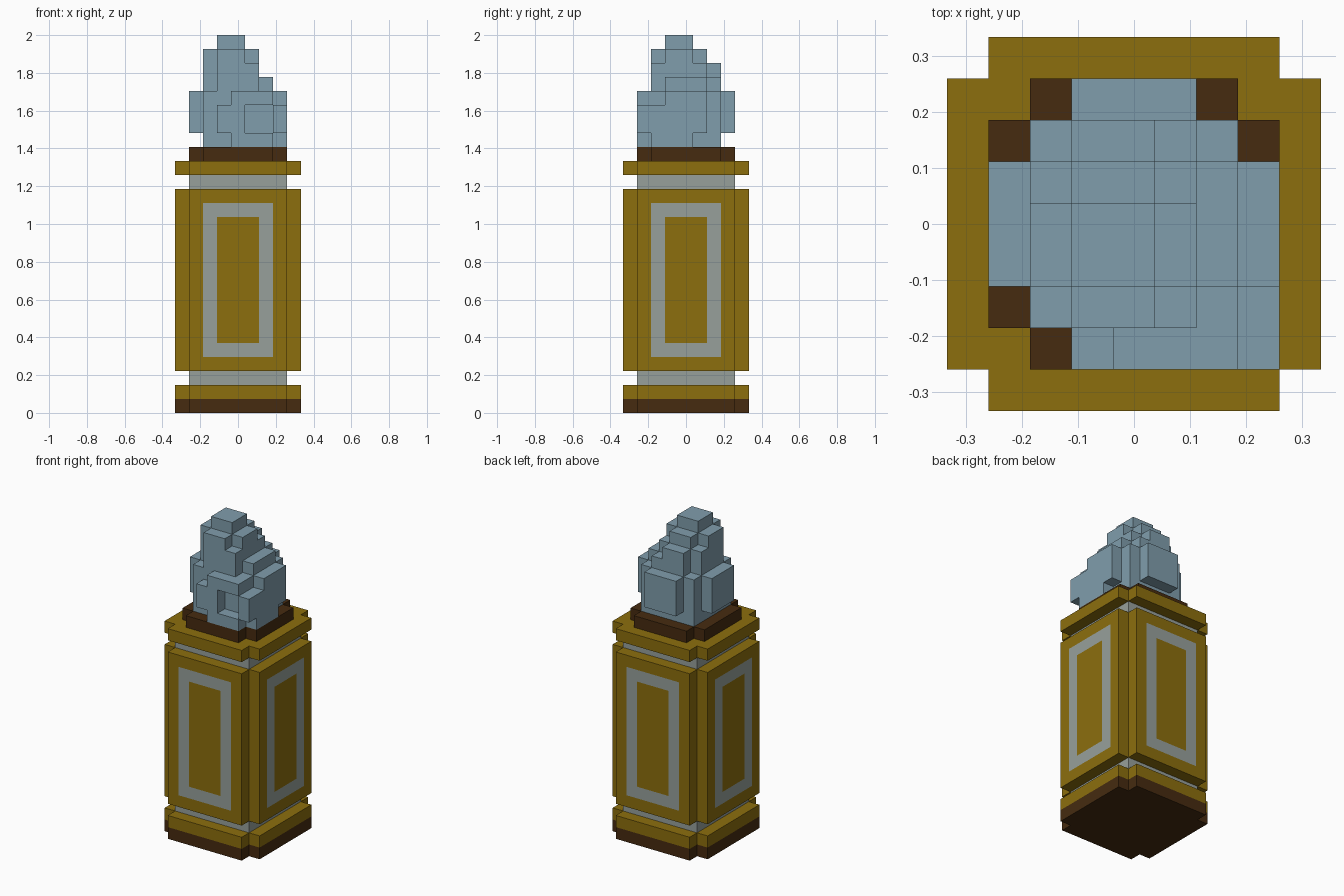
import bpy, bmesh
from mathutils import Vector

if "Cube" in bpy.data.objects:
    bpy.data.objects.remove(bpy.data.objects["Cube"])

U = 2 / 27  # one block


def material(name, rgb):
    m = bpy.data.materials.new(name)
    m.diffuse_color = (*rgb, 1)
    m.use_nodes = True
    m.node_tree.nodes["Principled BSDF"].inputs["Base Color"].default_value = m.diffuse_color
    return m


GOLD = material("ochre gold", (0.262, 0.156, 0.004))
SILVER = material("silver grey", (0.31, 0.352, 0.33))
WOOD = material("dark brown", (0.061, 0.024, 0.005))
STONE = material("blue grey stone", (0.216, 0.337, 0.413))


def finish(bm, name, *mats):
    bmesh.ops.recalc_face_normals(bm, faces=bm.faces)
    me = bpy.data.meshes.new(name)
    bm.to_mesh(me)
    bm.free()
    for m in mats:
        me.materials.append(m)
    ob = bpy.data.objects.new(name, me)
    bpy.context.collection.objects.link(ob)
    return ob


def slab(name, half, notch, z0, z1, *mats, panels=False):
    """Square slab with square corner notches, sizes in blocks."""
    a, b = half, half - notch
    if notch:
        pts = [(a, -b), (a, b), (b, b), (b, a), (-b, a), (-b, b),
               (-a, b), (-a, -b), (-b, -b), (-b, -a), (b, -a), (b, -b)]
    else:
        pts = [(a, -a), (a, a), (-a, a), (-a, -a)]
    bm = bmesh.new()
    base = bm.faces.new([bm.verts.new((x * U, y * U, z0 * U)) for x, y in pts])
    ext = bmesh.ops.extrude_face_region(bm, geom=[base], use_keep_orig=True)
    top = [v for v in ext["geom"] if isinstance(v, bmesh.types.BMVert)]
    bmesh.ops.translate(bm, verts=top, vec=(0, 0, (z1 - z0) * U))
    bmesh.ops.recalc_face_normals(bm, faces=bm.faces)
    if panels:
        # inset a flush silver frame with a gold centre on the four wide sides
        for f in [f for f in bm.faces if abs(f.normal.z) < 0.1 and f.calc_area() > 20 * U * U]:
            bmesh.ops.inset_region(bm, faces=[f], thickness=U, use_even_offset=True)
            ring = bmesh.ops.inset_region(bm, faces=[f], thickness=U, use_even_offset=True)
            for r in ring["faces"]:
                r.material_index = 1
            f.material_index = 0
    return finish(bm, name, *mats)


# Pedestal, bottom to top
slab("base_foot", 4.5, 1, 0, 1, WOOD)
slab("base_moulding", 4.5, 1, 1, 2, GOLD)
slab("lower_neck", 3.5, 0, 2, 3, SILVER)
slab("panelled_body", 4.5, 1, 3, 16, GOLD, SILVER, panels=True)
slab("upper_neck", 3.5, 0, 16, 17, SILVER)
slab("cap_moulding", 4.5, 1, 17, 18, GOLD)
slab("top_plinth", 3.5, 1, 18, 19, WOOD)

# Stone bust: column heights in blocks, front row first
HEIGHTS = ["0034443",
           "0477643",
           "4788754",
           "4788754",
           "4677654",
           "0466540",
           "0044400"]


def filled(i, j, k):
    if not (0 <= i < 7 and 0 <= j < 7 and 0 <= k < int(HEIGHTS[j][i])):
        return False
    if j == 0 and i in (4, 5) and k in (1, 2):   # recess in the front
        return False
    if k == 0:                                   # undercut at the bottom
        return (1 <= i <= 5 and 1 <= j <= 5) or (j == 0 and 3 <= i <= 5) \
            or (i == 6 and 1 <= j <= 3)
    return True


bm = bmesh.new()
for i in range(7):
    for j in range(7):
        for k in range(8):
            if not filled(i, j, k):
                continue
            c = Vector((i - 3, j - 3, k + 19.5))
            for axis in range(3):
                for s in (-1, 1):
                    n = Vector((0, 0, 0))
                    n[axis] = s
                    if filled(i + int(n.x), j + int(n.y), k + int(n.z)):
                        continue
                    p, q = Vector((0, 0, 0)), Vector((0, 0, 0))
                    p[(axis + 1) % 3] = 0.5
                    q[(axis + 2) % 3] = 0.5 * s
                    m = c + n / 2
                    bm.faces.new([bm.verts.new(v * U) for v in
                                  (m - p - q, m + p - q, m + p + q, m - p + q)])
bmesh.ops.remove_doubles(bm, verts=bm.verts, dist=0.001)
finish(bm, "stone_bust", STONE)
